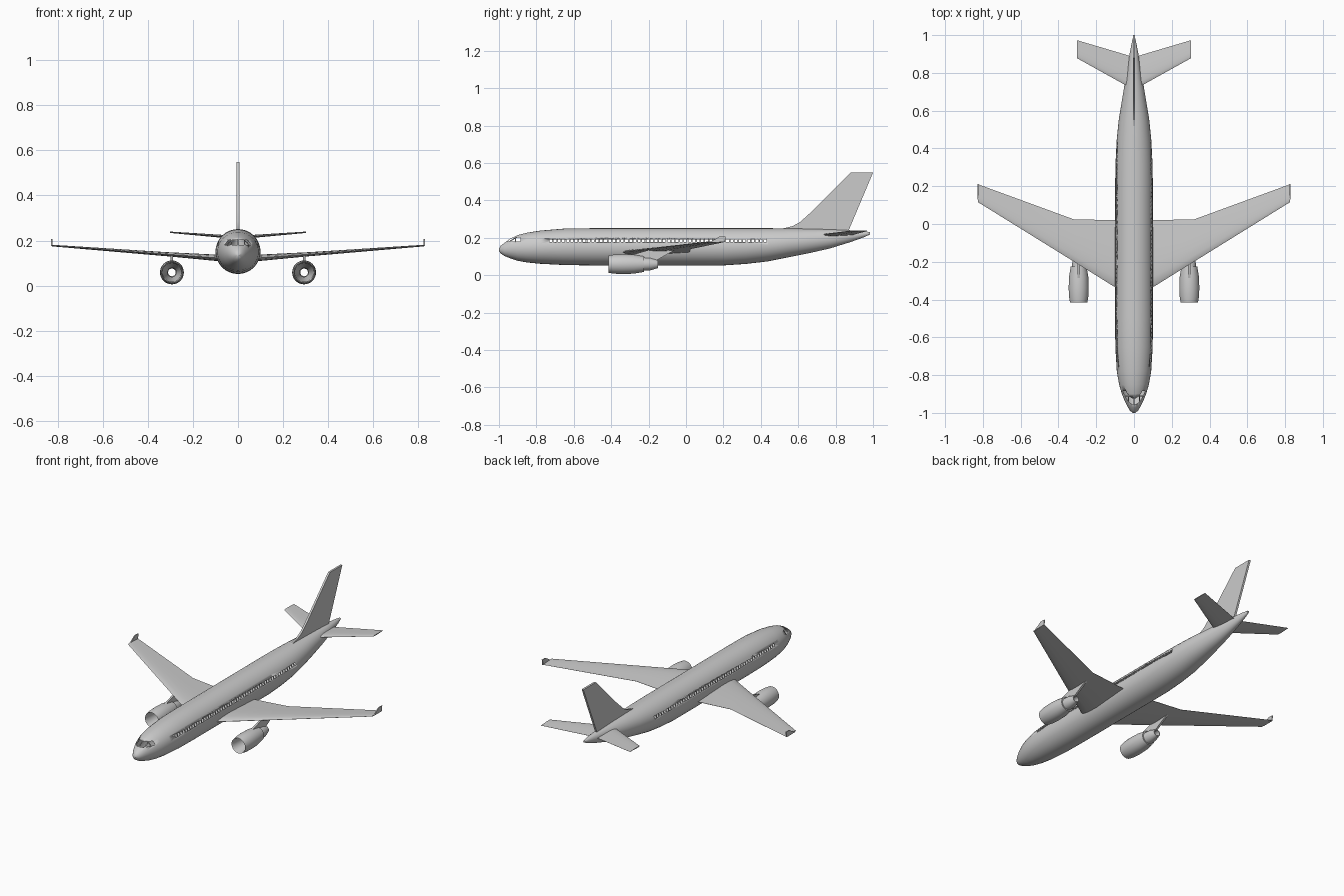
import bpy, bmesh, math

cube = bpy.data.objects.get("Cube")
if cube:
    bpy.data.objects.remove(cube, do_unlink=True)

grey = bpy.data.materials.new("light_grey")
grey.use_nodes = True
grey.diffuse_color = (0.6, 0.6, 0.6, 1)
grey.node_tree.nodes["Principled BSDF"].inputs["Base Color"].default_value = grey.diffuse_color


def activate(obj):
    bpy.ops.object.select_all(action='DESELECT')
    obj.select_set(True)
    bpy.context.view_layer.objects.active = obj


def finish(name, bm, angle=35):
    bmesh.ops.recalc_face_normals(bm, faces=bm.faces[:])
    mesh = bpy.data.meshes.new(name)
    bm.to_mesh(mesh)
    bm.free()
    mesh.materials.append(grey)
    obj = bpy.data.objects.new(name, mesh)
    bpy.context.collection.objects.link(obj)
    activate(obj)
    bpy.ops.object.shade_smooth_by_angle(angle=math.radians(angle))
    return obj


def loft(name, rings, closed=False, angle=35):
    """Skin a list of equal-length rings; cap the ends or join them."""
    bm = bmesh.new()
    loops = [[bm.verts.new(p) for p in ring] for ring in rings]
    pairs = list(zip(loops, loops[1:]))
    if closed:
        pairs.append((loops[-1], loops[0]))
    else:
        bm.faces.new(loops[0])
        bm.faces.new(loops[-1])
    n = len(loops[0])
    for a, b in pairs:
        for i in range(n):
            j = (i + 1) % n
            bm.faces.new((a[i], a[j], b[j], b[i]))
    return finish(name, bm, angle)


def ellipse(x, y, z, rx, rz, n=32):
    steps = [2 * math.pi * i / n for i in range(n)]
    return [(x + rx * math.cos(t), y, z + rz * math.sin(t)) for t in steps]


# Fuselage: station, half width, bottom, top
stations = [
    (-1, .006, .13, .142), (-.99, .02, .115, .158), (-.97, .033, .102, .173),
    (-.94, .048, .09, .195), (-.9, .064, .077, .214), (-.85, .079, .068, .227),
    (-.78, .091, .061, .238), (-.65, .099, .054, .249), (-.5, .1, .052, .251),
    (.2, .1, .052, .251), (.32, .098, .06, .251), (.44, .092, .074, .251),
    (.55, .081, .096, .25), (.66, .063, .118, .248), (.77, .045, .143, .245),
    (.88, .027, .177, .24), (.95, .014, .202, .235), (.985, .006, .218, .23),
]
fuselage = loft("fuselage", [ellipse(0, y, (lo + hi) / 2, w, (hi - lo) / 2)
                             for y, w, lo, hi in stations])

# Window openings: cabin row, windscreen and cockpit side panes
boxes = [(-.2, .2, -.73 + .0225 * i, -.716 + .0225 * i, .176, .191) for i in range(52)]
for s in (-1, 1):
    for x0, x1, y0, y1 in ((.003, .027, -1.1, -.9), (.031, .2, -.936, -.913),
                           (.031, .2, -.908, -.885)):
        boxes.append((*sorted((s * x0, s * x1)), y0, y1, .181, .202))
bm = bmesh.new()
for x0, x1, y0, y1, z0, z1 in boxes:
    for v in bmesh.ops.create_cube(bm, size=1)["verts"]:
        v.co = (x1 if v.co.x > 0 else x0, y1 if v.co.y > 0 else y0, z1 if v.co.z > 0 else z0)
cutter = finish("window_cutter", bm)
cutter.hide_render = True

activate(fuselage)
shell = fuselage.modifiers.new("shell", 'SOLIDIFY')
shell.thickness = .002
shell.offset = -1
cut = fuselage.modifiers.new("windows", 'BOOLEAN')
cut.object = cutter
cut.solver = 'EXACT'
for m in ("shell", "windows"):
    bpy.ops.object.modifier_apply(modifier=m)
bpy.data.objects.remove(cutter, do_unlink=True)

# Airfoil outline as chord fraction and half-thickness fraction
FOIL = [(0, 0), (.04, .5), (.15, .9), (.35, 1), (.65, .6), (1, .06)]
OUTLINE = FOIL + [(c, -t) for c, t in reversed(FOIL[1:])]


def foil(x, front, back, z, thick):
    return [(x, front + c * (back - front), z + t * thick / 2) for c, t in OUTLINE]


for side, s in (("left", 1), ("right", -1)):
    # Main wing, with a cranked trailing edge
    loft(side + "_wing", [foil(s * .06, -.36, .02, .121, .03),
                          foil(s * .1, -.335, .02, .124, .028),
                          foil(s * .32, -.198, .025, .14, .018),
                          foil(s * .825, .115, .21, .178, .007)])
    # Upturned wing tip
    blade = [(.13, .176), (.208, .176), (.212, .208), (.18, .208)]
    loft(side + "_winglet", [[(s * x, y, z) for y, z in blade] for x in (.822, .828)])
    # Tailplane
    loft(side + "_tailplane", [foil(s * .01, .715, .885, .214, .016),
                               foil(s * .045, .735, .897, .217, .014),
                               foil(s * .302, .878, .973, .237, .006)])
    # Engine: open revolved duct narrowing to the exhaust
    duct = [(.046, -.415), (.051, -.385), (.053, -.34), (.051, -.28), (.042, -.225),
            (.035, -.225), (.033, -.19), (.021, -.15), (.017, -.15), (.02, -.25),
            (.036, -.31), (.041, -.4)]
    loft(side + "_engine", [ellipse(s * .293, y, .059, r, r) for r, y in duct],
         closed=True)
    # Pylon joining engine to wing
    pylon = [(-.3, .106), (-.2, .134), (-.05, .137), (-.09, .118), (-.16, .078), (-.23, .09)]
    loft(side + "_pylon", [[(s * .293 + d, y, z) for y, z in pylon] for d in (-.006, .006)])

# Tail fin, with a curved dorsal fillet
fin = [(.51, .248), (.57, .262), (.61, .284), (.67, .338), (.88, .548), (1, .548), (.868, .235)]
loft("tail_fin", [[(d, y, z) for y, z in fin] for d in (-.006, .006)])
